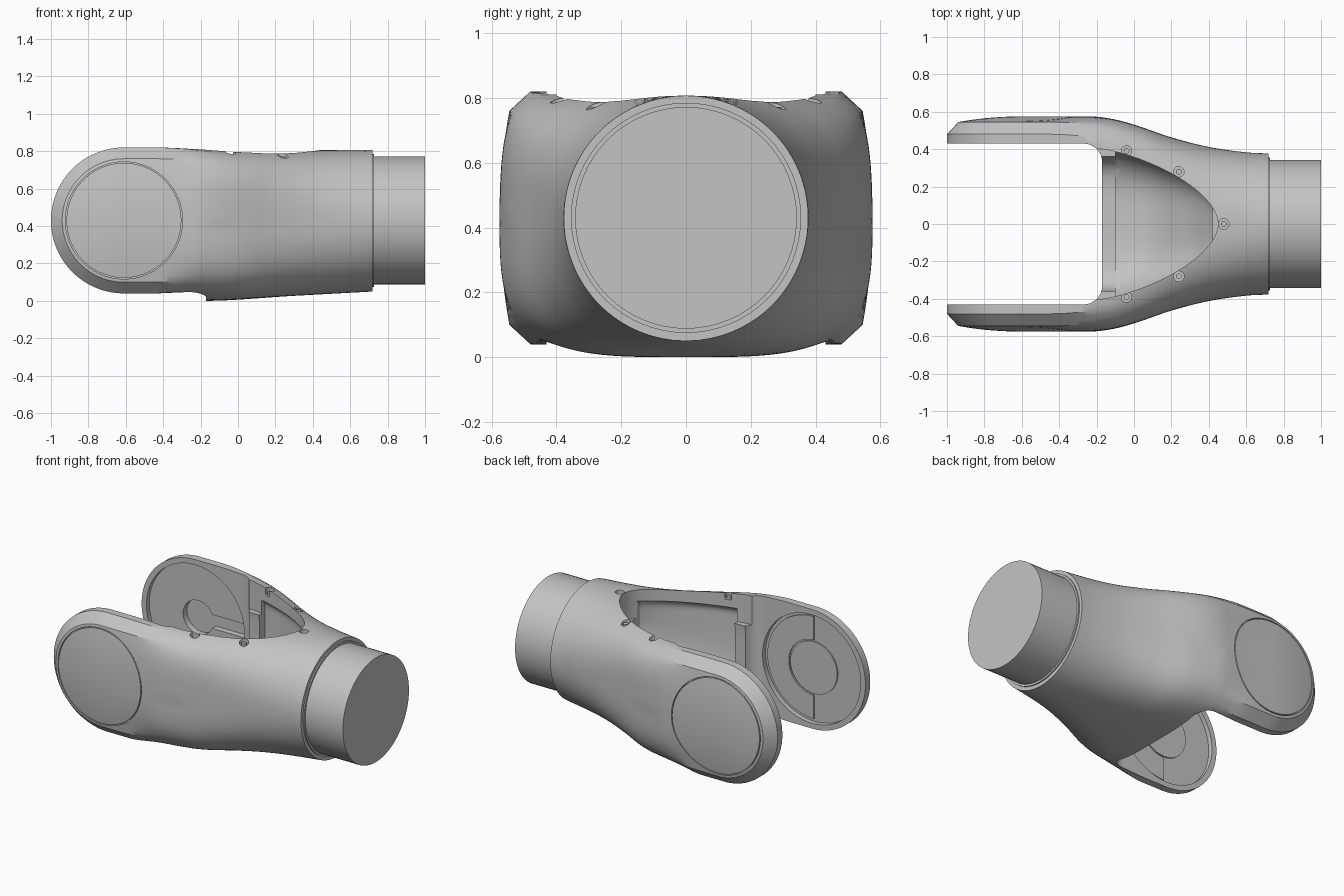
import bpy, bmesh, math
from mathutils import Vector

if "Cube" in bpy.data.objects:
    bpy.data.objects.remove(bpy.data.objects["Cube"])

grey = bpy.data.materials.new("light grey")
grey.use_nodes = True
grey.diffuse_color = (0.55, 0.55, 0.55, 1)
grey.node_tree.nodes["Principled BSDF"].inputs["Base Color"].default_value = (0.55, 0.55, 0.55, 1)

MID = 0.43      # height of the main axis
HUB = -0.61     # x of the fork pivot


def add(name, rings, loop=False):
    """Skin closed rings of points into a solid; loop joins last ring to first."""
    bm = bmesh.new()
    vs = [[bm.verts.new(p) for p in ring] for ring in rings]
    n = len(rings[0])
    for i in range(len(vs) if loop else len(vs) - 1):
        a, b = vs[i], vs[(i + 1) % len(vs)]
        for j in range(n):
            k = (j + 1) % n
            bm.faces.new((a[j], a[k], b[k], b[j]))
    if not loop:
        bm.faces.new(vs[0])
        bm.faces.new(vs[-1])
    bmesh.ops.remove_doubles(bm, verts=bm.verts, dist=1e-5)
    bmesh.ops.recalc_face_normals(bm, faces=bm.faces)
    me = bpy.data.meshes.new(name)
    bm.to_mesh(me)
    bm.free()
    me.materials.append(grey)
    ob = bpy.data.objects.new(name, me)
    bpy.context.collection.objects.link(ob)
    return ob


def lathe(name, prof, steps=96, start=0, sweep=360):
    """Turn (radius, y) points about the pivot axis."""
    full = sweep == 360
    rings = []
    for i in range(steps if full else steps + 1):
        a = math.radians(start + sweep * i / steps)
        rings.append([(HUB + r * math.cos(a), y, MID + r * math.sin(a)) for r, y in prof])
    return add(name, rings, loop=full)


def disc(name, r, y0, y1):
    return lathe(name, [(0, y0), (r, y0), (r, y1), (0, y1)])


def prism(name, outline, z0, z1):
    return add(name, [[(x, y, z) for x, y in outline] for z in (z0, z1)])


def circle(u, v, r, n):
    return [(u + r * math.cos(math.tau * i / n), v + r * math.sin(math.tau * i / n)) for i in range(n)]


def mirrored(half):
    """Close an outline that runs along +y by its mirror image."""
    return half + [(x, -y) for x, y in reversed(half) if y > 1e-6]


def measure(me):
    xs = [v.co.x for v in me.vertices] or [0]
    return max(xs) - min(xs), sum(p.area for p in me.polygons)


def boolean(ob, tool, op="DIFFERENCE"):
    """Apply a boolean, moving to the next solver if the shell collapses."""
    m = ob.modifiers.new("bool", "BOOLEAN")
    m.operation, m.object = op, tool
    span, area = measure(ob.data)
    for solver in ("EXACT", "MANIFOLD", "FLOAT"):
        m.solver = solver
        bpy.context.view_layer.update()
        me = bpy.data.meshes.new_from_object(ob.evaluated_get(bpy.context.evaluated_depsgraph_get()))
        new_span, new_area = measure(me)
        if new_span > span - 0.01 and new_area > 0.6 * area:
            ob.data = me
            break
    ob.modifiers.clear()
    bpy.data.objects.remove(tool)


def curve(table, x):
    """Smooth interpolation through (x, value) pairs."""
    if x <= table[0][0]:
        return table[0][1]
    for i in range(len(table) - 1):
        (x0, a), (x1, b) = table[i], table[i + 1]
        if x <= x1:
            p, q = table[max(i - 1, 0)], table[min(i + 2, len(table) - 1)]
            h, t = x1 - x0, (x - x0) / (x1 - x0)
            m0, m1 = (b - p[1]) / (x1 - p[0]) * h, (q[1] - a) / (q[0] - x0) * h
            return ((2*t**3 - 3*t*t + 1) * a + (t**3 - 2*t*t + t) * m0
                    + (3*t*t - 2*t**3) * b + (t**3 - t*t) * m1)
    return table[-1][1]


def rounded(theta, w, h, n):
    c, s = abs(math.cos(theta)), abs(math.sin(theta))
    r = ((c / w) ** n + (s / h) ** n) ** (-1 / n)
    return Vector((r * c, r * s))


def ring(x, up, down):
    """Full section from its upper and lower quarter, both from side to middle."""
    pts = [(p[0], p[1]) for p in up] + [(-p[0], p[1]) for p in reversed(up[:-1])]
    pts += [(-p[0], -p[1]) for p in down[1:]] + [(p[0], -p[1]) for p in reversed(down[1:-1])]
    return [(x, y, MID + z) for y, z in pts]


# Quarter section of the fork: bowed side, chamfer, flat edge
side = [Vector((0.575 - 0.03 * (i / 10) ** 2, 0.033 * i)) for i in range(11)]
chamfer = [Vector((0.545, 0.33)).lerp(Vector((0.48, 0.39)), i / 3) for i in (1, 2, 3)]
quarter = side + chamfer + [Vector((0.48 * (1 - i / 12), 0.39)) for i in range(1, 13)]

width = [(-0.3, 0.577), (-0.2, 0.572), (0, 0.53), (0.2, 0.463), (0.4, 0.412), (0.6, 0.383), (0.72, 0.377)]
top = [(-0.61, 0.39), (-0.2, 0.385), (0.2, 0.38), (0.45, 0.377), (0.72, 0.377)]
bottom = [(-0.45, 0.41), (-0.17, 0.43), (0.3, 0.403), (0.72, 0.38)]
top_power = [(-0.2, 4.8), (0, 4.3), (0.2, 3.2), (0.4, 2.5), (0.72, 2)]
bottom_power = [(-0.17, 3.6), (0, 3.5), (0.2, 2.9), (0.4, 2.4), (0.72, 2)]


def shell_quarter(x, height, power, blend):
    """Fork section fading into a rounded one over the given length."""
    t = min(max((x + 0.45) / blend, 0), 1)
    t = t * t * (3 - 2 * t)
    w, h, n = curve(width, x), curve(height, x), curve(power, x)
    return [p.lerp(rounded(math.atan2(p.y, p.x), w, h, n), t) for p in quarter]


# Main shell, from the pivot to the round collar
xs = [HUB + (0.72 - HUB) * i / 48 for i in range(49)]
body = add("fork_body", [ring(x, shell_quarter(x, top, top_power, 0.5),
                              shell_quarter(x, bottom, bottom_power, 0.29)) for x in xs])

# Round fork ends
edge = [(p.y, p.x) for p in side + chamfer]
for s in (1, -1):
    end = [(r, s * y) for r, y in edge] + [(0.39, s * 0.42), (0, s * 0.42)]
    boolean(body, lathe("end", end, 64, 90, 180), "UNION")

# Gap between the fork arms, with rounded inner corners
corner = [(-0.27 + 0.1 * math.sin(a), 0.33 + 0.1 * math.cos(a))
          for a in (math.radians(9 * i) for i in range(11))]
boolean(body, prism("gap", mirrored([(-1.2, 0.43)] + corner), -0.2, 1.2))


# Pointed opening in the top
def opening(x):
    u = max((x + 0.17) / 0.62, 0)
    return 0.4 * max(1 - u ** 1.3, 0) ** 0.55


sines = [math.sin(math.radians(90 * i / 24)) for i in range(25)]
half = [(-0.25, 0.4)] + [(-0.17 + 0.62 * s, opening(-0.17 + 0.62 * s)) for s in sines]
boolean(body, prism("mouth", mirrored(half), 0.62, 1.2))

# Scooped hollow beneath the opening; its floor rises towards the tip
floor = [(-0.1, 0.365), (0.1, 0.3), (0.3, 0.12), (0.42, -0.08)]
hang, roof = 0.2, 0.31
bowl = [rounded(math.radians(7.5 * i), 1, 1, 3.6) for i in range(13)]
rings = []
for x in (-0.1 + 0.52 * s for s in sines[:-1]):
    w = opening(x) + 0.035
    rings.append(ring(x, [(w * p.x, hang + (roof - hang) * p.y) for p in bowl],
                      [(w * p.x, (curve(floor, x) + hang) * p.y - hang) for p in bowl]))
boolean(body, add("hollow", rings))

# Framed passage from the hollow to the gap
arch = [rounded(math.radians(7.5 * i), 0.365, 0.34, 5) for i in range(13)]
boolean(body, add("passage", [ring(x, arch, arch) for x in (-0.3, -0.08)]))

# Screw holes around the opening
screws = [(0.48, 0)] + [(x, s * y) for x, y in ((-0.04, 0.39), (0.24, 0.28)) for s in (1, -1)]
for x, y in screws:
    boolean(body, prism("hole", circle(x, y, 0.028, 24), 0.755, 1))

# Cap grooves outside and bearing recesses inside the arms
for s in (1, -1):
    boolean(body, lathe("groove", [(0.307, s * 0.535), (0.313, s * 0.535), (0.313, s * 0.7), (0.307, s * 0.7)]))
    boolean(body, disc("recess", 0.355, s * 0.3, s * 0.46))

# Keyhole pocket in the left-hand arm
boolean(body, disc("key", 0.11, 0.4, 0.5))
slot = [(HUB, 0.4), (HUB + 0.33, 0.4), (HUB + 0.33, 0.5), (HUB, 0.5)]
boolean(body, prism("slot", slot, MID - 0.045, MID + 0.045))

# Bearing in the other arm: half ring plate and hub disc
half_plate = [(0.18, -0.47), (0.335, -0.47), (0.335, -0.45), (0.18, -0.45)]
parts = [body, lathe("bearing_half_plate", half_plate, 48, -90, 180), disc("bearing_hub", 0.17, -0.47, -0.452)]
for i, (x, y) in enumerate(screws):
    parts.append(prism("screw_%d" % (i + 1), circle(x, y, 0.015, 24), 0.75, 0.772))

# Neck at the round end
for name, r, x1 in (("neck_ring", 0.355, 0.728), ("neck", 0.342, 1.0)):
    parts.append(add(name, [[(x, y, z) for y, z in circle(0, MID, r, 64)] for x in (0.7, x1)]))

for ob in parts:
    bpy.ops.object.select_all(action="DESELECT")
    ob.select_set(True)
    bpy.context.view_layer.objects.active = ob
    bpy.ops.object.shade_smooth_by_angle(angle=math.radians(30))
